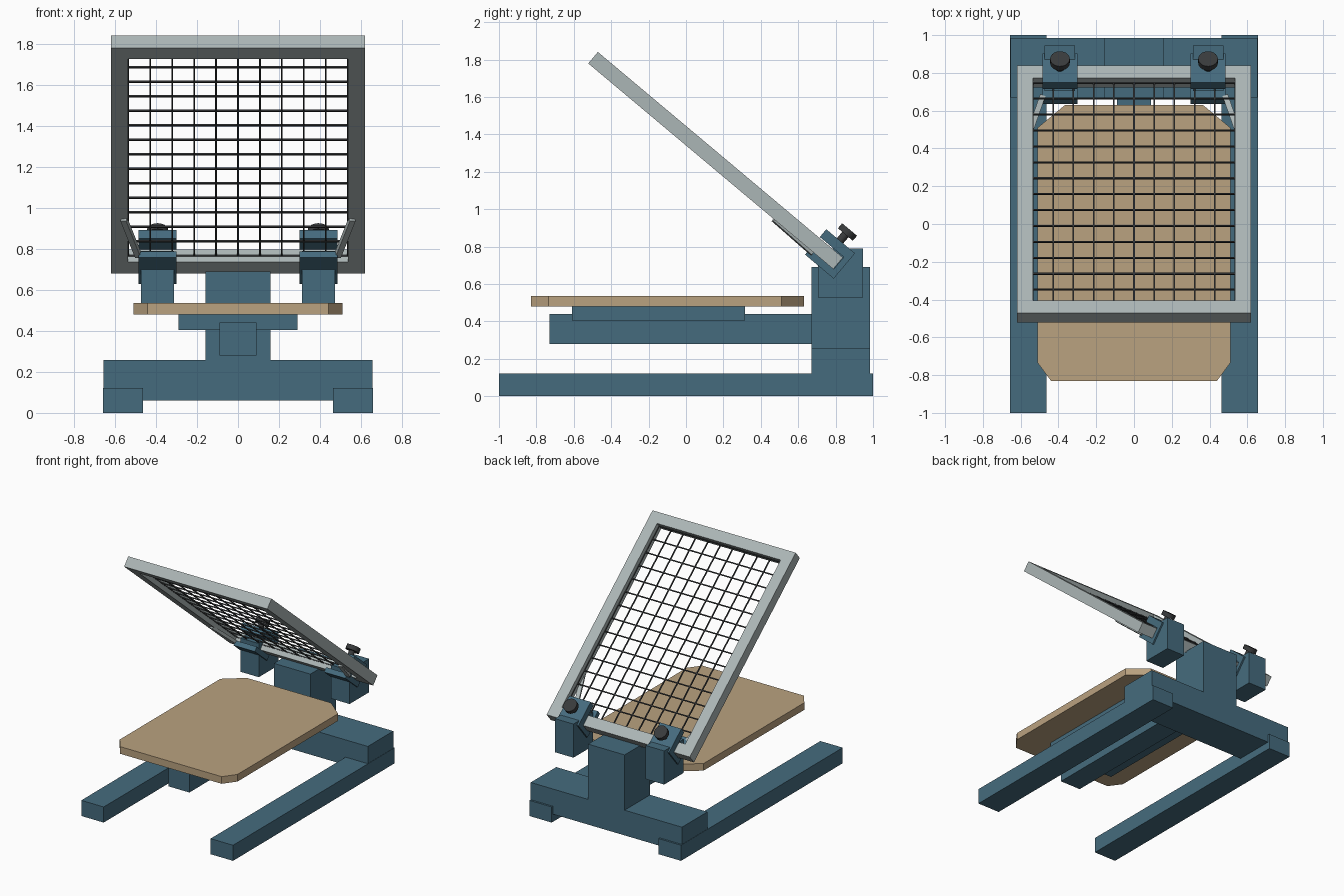
import bpy, bmesh, math
from mathutils import Matrix, Vector

cube = bpy.data.objects.get("Cube")
if cube:
    bpy.data.objects.remove(cube, do_unlink=True)


def material(name, rgb):
    m = bpy.data.materials.new(name)
    m.use_nodes = True
    m.diffuse_color = (*rgb, 1)
    m.node_tree.nodes["Principled BSDF"].inputs["Base Color"].default_value = (*rgb, 1)
    return m


TEAL = material("teal paint", (0.06, 0.148, 0.208))
WOOD = material("tan board", (0.49, 0.36, 0.215))
GREY = material("light grey metal", (0.41, 0.465, 0.465))
DARK = material("dark metal", (0.04, 0.043, 0.045))

# Tilted space of the hinged screen: local y runs down the slope, local z is its normal
TILT = Matrix.Translation((0, 0.158, 1.26)) @ Matrix.Rotation(math.radians(-40), 4, 'X')
FLAT = Matrix.Identity(4)


def finish(name, bm, mat, space=FLAT):
    bmesh.ops.recalc_face_normals(bm, faces=bm.faces)
    me = bpy.data.meshes.new(name)
    bm.to_mesh(me)
    bm.free()
    me.materials.append(mat)
    ob = bpy.data.objects.new(name, me)
    ob.matrix_world = space
    bpy.context.collection.objects.link(ob)
    return ob


def add_box(bm, x, y, z):
    lo, hi = Vector((x[0], y[0], z[0])), Vector((x[1], y[1], z[1]))
    bmesh.ops.create_cube(bm, size=1, matrix=Matrix.Translation((lo + hi) / 2)
                          @ Matrix.Diagonal((*(hi - lo), 1)))


def box(name, mat, x, y, z, space=FLAT):
    bm = bmesh.new()
    add_box(bm, x, y, z)
    return finish(name, bm, mat, space)


def prism(name, mat, outline, place, direction, space=FLAT):
    bm = bmesh.new()
    face = bm.faces.new([bm.verts.new(place(*p)) for p in outline])
    ext = bmesh.ops.extrude_face_region(bm, geom=[face])
    moved = [v for v in ext["geom"] if isinstance(v, bmesh.types.BMVert)]
    bmesh.ops.translate(bm, verts=moved, vec=direction)
    return finish(name, bm, mat, space)


# Base, column and arm
box("cross_beam", TEAL, (-0.655, 0.655), (0.67, 0.985), (0.06, 0.257))
box("column", TEAL, (-0.158, 0.158), (0.67, 0.985), (0.257, 0.69))
box("support_arm", TEAL, (-0.09, 0.09), (-0.73, 0.67), (0.28, 0.44))
box("board_support", TEAL, (-0.29, 0.29), (-0.61, 0.315), (0.405, 0.48))

# Printing board with clipped corners, larger clips at the back
half = [(0.44, -0.83), (0.51, -0.735), (0.51, 0.51), (0.365, 0.63)]
outline = half + [(-x, y) for x, y in reversed(half)]
prism("board", WOOD, outline, lambda x, y: (x, y, 0.48), (0, 0, 0.056))

# Screen frame
W, L, BAR, T = 0.62, 0.855, 0.085, 0.04
bm = bmesh.new()
rings = [[bm.verts.new((sx * (W - d), sy * (L - d), z))
          for sx, sy in ((-1, -1), (1, -1), (1, 1), (-1, 1))]
         for d, z in ((0, -T), (0, T), (BAR, T), (BAR, -T))]
for k in range(4):
    a, b = rings[k], rings[(k + 1) % 4]
    for i in range(4):
        j = (i + 1) % 4
        bm.faces.new((a[i], a[j], b[j], b[i]))
finish("screen_frame", bm, GREY, TILT)

# Wire mesh
bm = bmesh.new()
w, ix, iy = 0.004, W - BAR, L - BAR
for i in range(11):
    x = -ix + i * ix / 5
    add_box(bm, (x - w, x + w), (-iy, iy), (-w, w))
for i in range(15):
    y = -iy + i * iy / 7
    add_box(bm, (-ix, ix), (y - w, y + w), (-w, w))
finish("wire_mesh", bm, DARK, TILT)

# Mirrored parts: rails, clamps, knobs and braces
clamp_profile = [(0.69, 0.099), (0.89, 0.099), (0.89, -0.078), (0.69, -0.078),
                 (0.69, -0.04), (0.857, -0.04), (0.857, 0.045), (0.69, 0.045)]
for side, s in (("left", 1), ("right", -1)):
    def span(a, b):
        return tuple(sorted((s * a, s * b)))

    box(side + "_rail", TEAL, span(0.463, 0.657), (-1, 1), (0, 0.122))
    box(side + "_clamp_post", TEAL, span(0.313, 0.473), (0.705, 0.945), (0.527, 0.79))
    prism(side + "_clamp", TEAL, clamp_profile, lambda y, z: (s * 0.3, y, z),
          (s * 0.185, 0, 0), TILT)

    bm = bmesh.new()
    for r, lo, hi in ((0.022, 0.09, 0.145), (0.052, 0.143, 0.178)):
        bmesh.ops.create_cone(bm, cap_ends=True, segments=20, radius1=r, radius2=r,
                              depth=hi - lo,
                              matrix=Matrix.Translation((s * 0.392, 0.786, (lo + hi) / 2)))
    knob = finish(side + "_knob", bm, DARK, TILT)
    for p in knob.data.polygons:
        p.use_smooth = len(p.vertices) == 4
    for e in knob.data.edges:
        e.use_edge_sharp = abs(knob.data.vertices[e.vertices[0]].co.z
                               - knob.data.vertices[e.vertices[1]].co.z) < 0.001

    a, b = Vector((s * 0.557, 0.47, 0.945)), Vector((s * 0.485, 0.675, 0.765))
    d = b - a
    aim = Matrix.Translation((a + b) / 2) @ d.to_track_quat('Z', 'Y').to_matrix().to_4x4()
    h = d.length / 2
    box(side + "_brace", GREY, (-0.015, 0.015), (-0.012, 0.012), (-h, h), aim)
